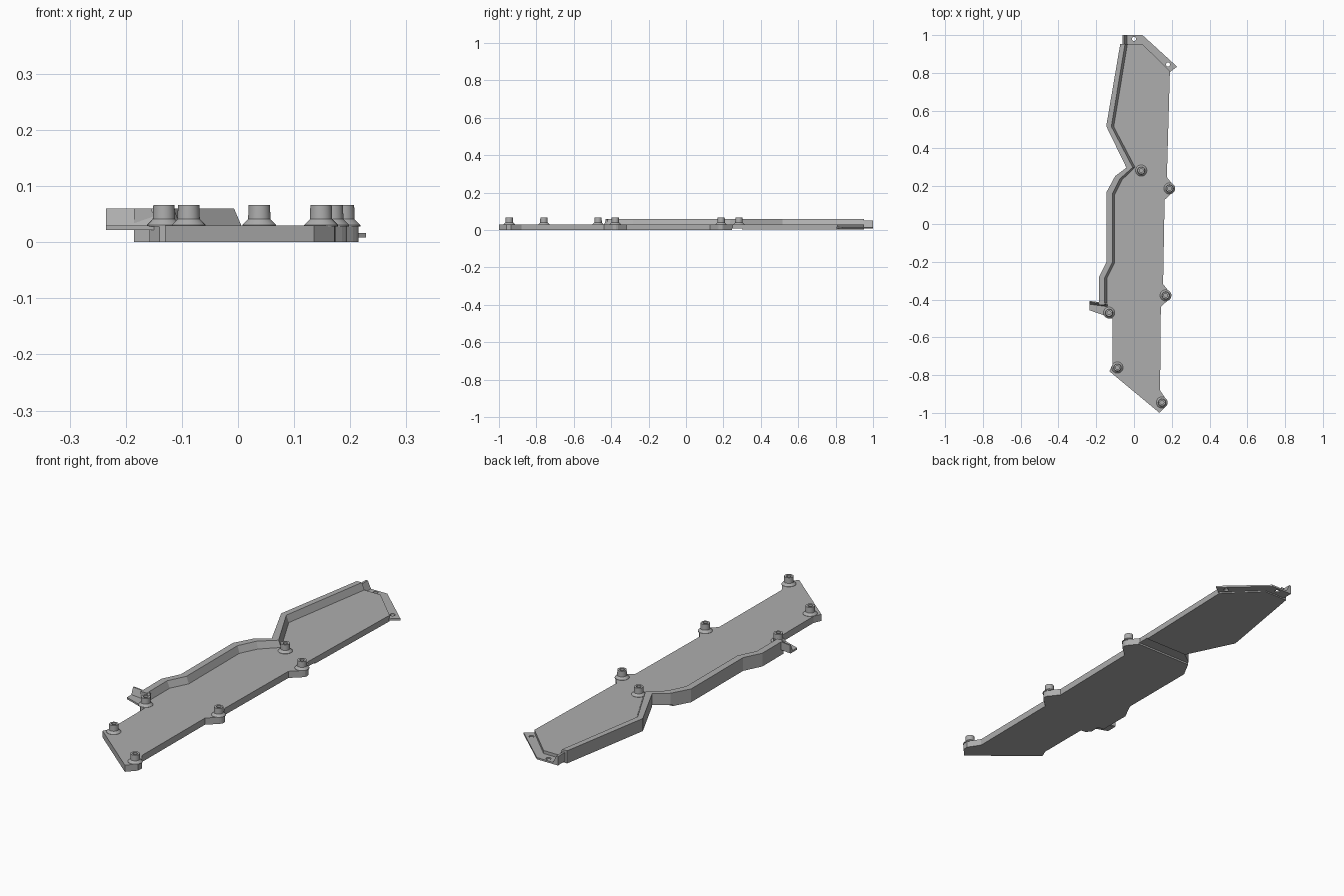
import bpy, bmesh, math
from mathutils import Vector

if "Cube" in bpy.data.objects:
    bpy.data.objects.remove(bpy.data.objects["Cube"])

grey = bpy.data.materials.new("plain grey")
grey.use_nodes = True
colour = (0.42, 0.42, 0.42, 1)
grey.diffuse_color = colour
grey.node_tree.nodes["Principled BSDF"].inputs["Base Color"].default_value = colour


def finish(name, bm):
    bmesh.ops.recalc_face_normals(bm, faces=bm.faces)
    mesh = bpy.data.meshes.new(name)
    bm.to_mesh(mesh)
    bm.free()
    mesh.materials.append(grey)
    ob = bpy.data.objects.new(name, mesh)
    bpy.context.collection.objects.link(ob)
    return ob


def prism(name, outline, low, high):
    bm = bmesh.new()
    face = bm.faces.new([bm.verts.new((x, y, low)) for x, y in outline])
    side = bmesh.ops.extrude_face_region(bm, geom=[face])["geom"]
    verts = [v for v in side if isinstance(v, bmesh.types.BMVert)]
    bmesh.ops.translate(bm, verts=verts, vec=(0, 0, high - low))
    return finish(name, bm)


def loft(name, sections, closed=False):
    """Skin a row of equal cross-sections; closed joins last to first."""
    bm = bmesh.new()
    rows = [[bm.verts.new(p) for p in s] for s in sections]
    pairs = list(zip(rows, rows[1:])) + ([(rows[-1], rows[0])] if closed else [])
    n = len(rows[0])
    for a, b in pairs:
        for i in range(n):
            bm.faces.new((a[i], a[(i + 1) % n], b[(i + 1) % n], b[i]))
    if not closed:
        bm.faces.new(rows[0])
        bm.faces.new(rows[-1])
    return finish(name, bm)


def cut(target, cutter):
    mod = target.modifiers.new("cut", "BOOLEAN")
    mod.operation = "DIFFERENCE"
    mod.solver = "EXACT"
    mod.object = cutter
    bpy.context.view_layer.objects.active = target
    bpy.ops.object.modifier_apply(modifier=mod.name)
    bpy.data.objects.remove(cutter)


def circle(x, y, r, n=20):
    return [(x + r * math.cos(math.tau * i / n), y + r * math.sin(math.tau * i / n))
            for i in range(n)]


def lug(x, y):
    """Rounded bulge on the left edge of the plate, going up."""
    arc = [(x + 0.027 * math.cos(math.radians(a)), y + 0.027 * math.sin(math.radians(a)))
           for a in range(-50, 51, 20)]
    return [(x - 0.026, y - 0.06)] + arc + [(x - 0.014, y + 0.06)]


# Fence path: outer edge and inner foot
outer = [(-0.185, -0.43), (-0.185, -0.28), (-0.145, -0.2), (-0.145, 0.17),
         (-0.1, 0.253), (-0.04, 0.298), (-0.147, 0.518), (-0.073, 0.952)]
inner = [(-0.14, -0.43), (-0.14, -0.285), (-0.1, -0.205), (-0.1, 0.155),
         (-0.062, 0.232), (0.008, 0.3), (-0.105, 0.515), (-0.033, 0.952)]

# Main plate with lugs on its edge
outline = [(0.135, -1), (0.172, -0.96), (0.174, -0.935), (0.138, -0.88)]
outline += lug(0.168, -0.378) + lug(0.188, 0.188)
outline += [(0.19, 0.81), (0.045, 0.952)] + outer[::-1]
outline += [(-0.155, -0.43), (-0.158, -0.475), (-0.14, -0.497), (-0.115, -0.5),
            (-0.115, -0.745), (-0.13, -0.78)]
plate = prism("main_plate", outline, 0, 0.03)
cut(plate, prism("groove", [(-1, 0.245), (1, 0.245), (1, 0.3), (-1, 0.3)], -0.02, 0.008))
cut(plate, prism("rear_relief", [(-1, 0.29), (1, 0.29), (1, 1.1), (-1, 1.1)], -0.02, 0.003))

# Raised fence with a sloping inner face
sections = []
for o, i in zip(outer, inner):
    o, i = Vector(o), Vector(i)
    crest = i + (o - i).normalized() * 0.015
    sections.append([(*o, 0.025), (*o, 0.06), (*crest, 0.06), (*i, 0.025)])
loft("side_fence", sections)

# Rear mounting flange with two holes
flange = prism("rear_flange", [(-0.06, 0.92), (-0.06, 1), (0.045, 1), (0.228, 0.833),
                               (0.185, 0.8), (0.03, 0.92)], 0.0085, 0.0165)
for x, y in ((0, 0.98), (0.18, 0.845)):
    cut(flange, prism("hole", circle(x, y, 0.011), -0.1, 0.1))
loft("rear_fence_end", [[(-0.062, y, 0.01), (-0.062, y, 0.05), (-0.052, y, 0.05),
                         (-0.033, y, 0.01)] for y in (0.94, 1)])

# Side bracket: flat tab and leaning back wall
prism("bracket_tab", [(-0.235, -0.41), (-0.235, -0.457), (-0.155, -0.485),
                      (-0.13, -0.485), (-0.13, -0.43)], 0.022, 0.03)
loft("bracket_wall", [[(x, y, 0.024), (x, y, 0.06), (x, y - 0.006, 0.06),
                       (x, y - 0.02, 0.024)] for x, y in ((-0.235, -0.407), (-0.14, -0.42))])

# Screw bosses
profile = [(0.03, 0.028), (0.03, 0.031), (0.02, 0.041), (0.019, 0.066),
           (0.01, 0.066), (0.01, 0.028)]
spots = [(-0.088, -0.76), (0.148, -0.945), (-0.132, -0.47),
         (0.168, -0.378), (0.188, 0.188), (0.038, 0.283)]
for number, (x, y) in enumerate(spots, 1):
    rings = []
    for k in range(28):
        a = math.tau * k / 28
        rings.append([(x + r * math.cos(a), y + r * math.sin(a), z) for r, z in profile])
    boss = loft(f"screw_boss_{number}", rings, closed=True)
    bpy.ops.object.select_all(action="DESELECT")
    boss.select_set(True)
    bpy.context.view_layer.objects.active = boss
    bpy.ops.object.shade_smooth_by_angle(angle=math.radians(30))
